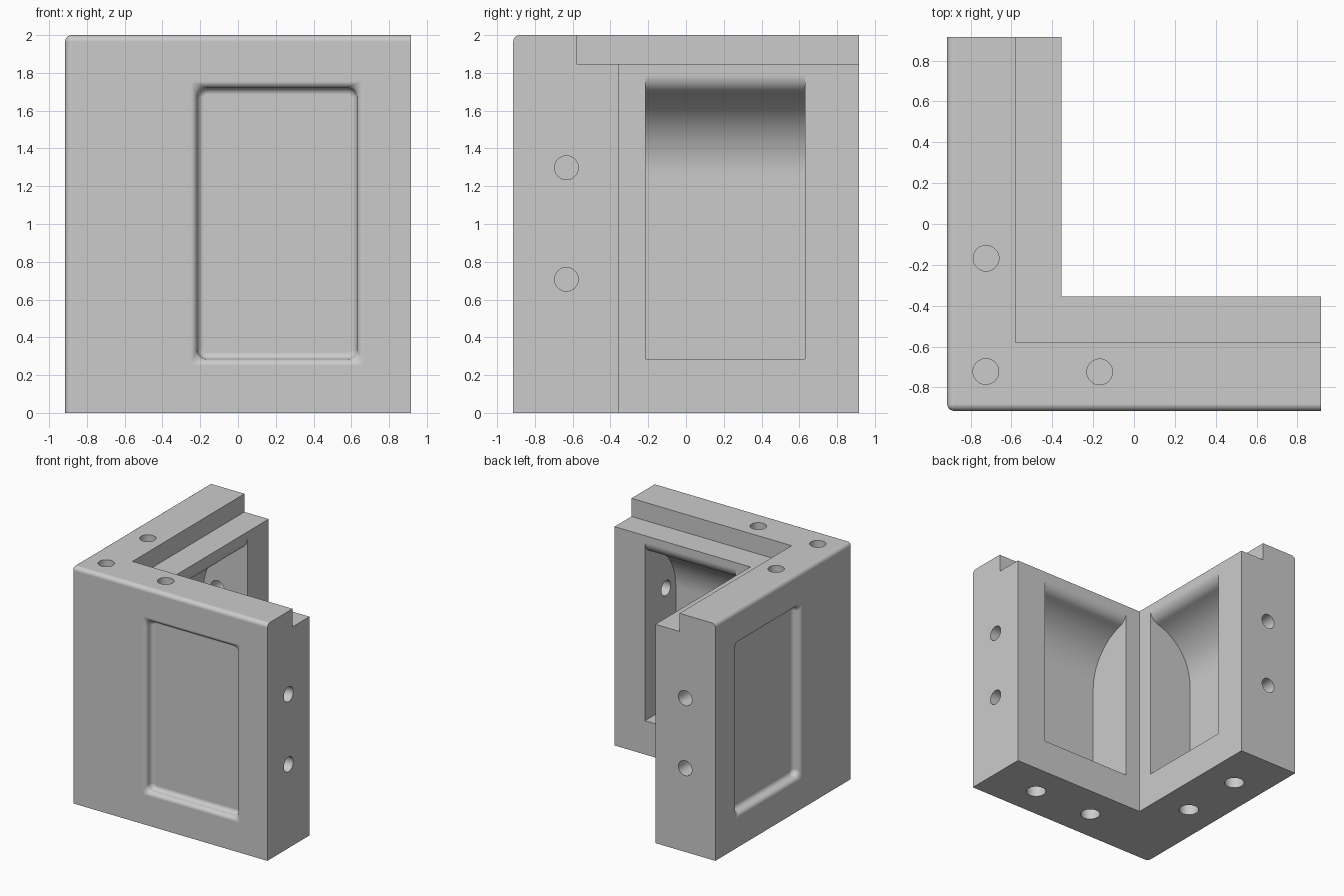
import bpy
import bmesh
from math import sin, cos, pi, radians

cube = bpy.data.objects.get("Cube")
if cube:
    bpy.data.objects.remove(cube)

HALF = 0.915          # half of the footprint
INNER = -0.354        # inner wall faces
LEDGE = -0.58         # start of the stepped ledge
U0, U1 = -0.215, 0.63  # panel limits along each wall
Z0, Z1 = 0.285, 1.72   # panel limits in height

grey = bpy.data.materials.new("light grey")
grey.use_nodes = True
colour = (0.6, 0.6, 0.6, 1)
grey.diffuse_color = colour
grey.node_tree.nodes["Principled BSDF"].inputs["Base Color"].default_value = colour


def loft(name, loops):
    """Closed solid through equal-length point loops."""
    bm = bmesh.new()
    rings = [[bm.verts.new(p) for p in loop] for loop in loops]
    n = len(rings[0])
    for a, b in zip(rings, rings[1:]):
        for i in range(n):
            j = (i + 1) % n
            bm.faces.new((a[i], a[j], b[j], b[i]))
    bm.faces.new(rings[0])
    bm.faces.new(rings[-1])
    bmesh.ops.recalc_face_normals(bm, faces=bm.faces)
    mesh = bpy.data.meshes.new(name)
    bm.to_mesh(mesh)
    bm.free()
    mesh.materials.append(grey)
    obj = bpy.data.objects.new(name, mesh)
    bpy.context.collection.objects.link(obj)
    return obj


cutters = []


def cut(name, loops):
    obj = loft(name, loops)
    obj.hide_render = True
    cutters.append(obj)


def cut_both(name, loops):
    """Cut the front wall and, swapping x and y, the side wall."""
    cut("front_" + name, loops)
    cut("side_" + name, [[(y, x, z) for x, y, z in loop] for loop in loops])


def circle(place, radius=0.063, count=32):
    return [place(radius * cos(2 * pi * i / count), radius * sin(2 * pi * i / count))
            for i in range(count)]


def rounded_panel(offset, depth):
    """Rectangle behind the front face, its corners sharper at floor and rim."""
    r = 0.05 - abs(offset)
    inset = r - offset
    pts = []
    corners = ((U1, Z1, -1, -1), (U0, Z1, 1, -1), (U0, Z0, 1, 1), (U1, Z0, -1, 1))
    for q, (u, z, su, sz) in enumerate(corners):
        for k in range(7):
            a = pi / 2 * (q + k / 6)
            pts.append((u + su * inset + r * cos(a), depth - HALF, z + sz * inset + r * sin(a)))
    return pts


# L-shaped corner block with rounded outer edges
outline = [(-HALF, -HALF), (HALF, -HALF), (HALF, INNER), (INNER, INNER), (INNER, HALF), (-HALF, HALF)]
block = loft("corner_block", [[(x, y, z) for x, y in outline] for z in (0, 2)])
bm = bmesh.new()
bm.from_mesh(block.data)


def is_outer_edge(edge):
    a, b = (v.co for v in edge.verts)
    on_x = a.x < -0.9 and b.x < -0.9
    on_y = a.y < -0.9 and b.y < -0.9
    on_top = a.z > 1.9 and b.z > 1.9
    return on_x + on_y + on_top >= 2


bmesh.ops.bevel(bm, geom=[e for e in bm.edges if is_outer_edge(e)], offset=0.035,
                segments=6, profile=0.5, affect='EDGES')
bm.to_mesh(block.data)
bm.free()

# Stepped ledge along the inner top
cut("ledge_cutter", [[(LEDGE, LEDGE, z), (1, LEDGE, z), (1, 1, z), (LEDGE, 1, z)] for z in (1.847, 2.1)])

# Shallow outer panels: hollow fillet at the floor, rolled edge at the rim
FILLET = 0.035
quarter = [pi / 2 * k / 6 for k in range(7)]
stages = [(FILLET * (sin(a) - 1), FILLET * (1 + cos(a))) for a in quarter]
stages += [(FILLET * (1 - cos(a)), FILLET * (1 - sin(a))) for a in quarter[1:]]
stages.append((FILLET, -0.05))
cut_both("panel_cutter", [rounded_panel(o, d) for o, d in stages])

# Deep inner pockets: flat back, arched roof, rolled lip (depth, height)
ROOF, LIP, SWEEP = 0.4476, 0.1, radians(75.4)
profile = [(-0.05, Z0), (0.41, Z0)]
for k in range(17):
    a = SWEEP * k / 16
    profile.append((0.41 - ROOF * (1 - cos(a)), 1.26 + ROOF * sin(a)))
for k in range(7, -1, -1):
    a = SWEEP * k / 8
    profile.append((LIP * (1 - cos(a)), 1.79 - LIP * sin(a)))
profile.append((-0.05, 1.79))
cut_both("pocket_cutter", [[(u, INNER - d, z) for d, z in profile] for u in (U0, U1)])

# Blind holes in the top
TOP = (1.8, 2.1)
cut("corner_top_hole", [circle(lambda a, b: (a - 0.725, b - 0.722, z)) for z in TOP])
cut_both("top_hole", [circle(lambda a, b: (a - 0.168, b - 0.724, z)) for z in TOP])

# Bolt holes from the underside and the wall ends into the pockets
for u in (-0.08, 0.485):
    cut_both("base_hole", [circle(lambda a, b: (u + a, b - 0.64, z), 0.078) for z in (-0.1, Z0 + 0.05)])
for h in (0.707, 1.298):
    cut_both("end_hole", [circle(lambda a, b: (x, a - 0.633, h + b)) for x in (U1 - 0.05, 1)])

# Apply the cuts and discard the helpers
for c in cutters:
    mod = block.modifiers.new(c.name, 'BOOLEAN')
    mod.operation = 'DIFFERENCE'
    mod.solver = 'EXACT'
    mod.object = c
graph = bpy.context.evaluated_depsgraph_get()
graph.update()
result = bpy.data.meshes.new_from_object(block.evaluated_get(graph))
block.modifiers.clear()
block.data = result
for c in cutters:
    bpy.data.objects.remove(c)

# Smooth the curves and keep the large faces flat
bpy.ops.object.select_all(action='DESELECT')
block.select_set(True)
bpy.context.view_layer.objects.active = block
bpy.ops.object.shade_smooth_by_angle(angle=radians(25))
weighted = block.modifiers.new("flat_face_normals", 'WEIGHTED_NORMAL')
weighted.keep_sharp = True
